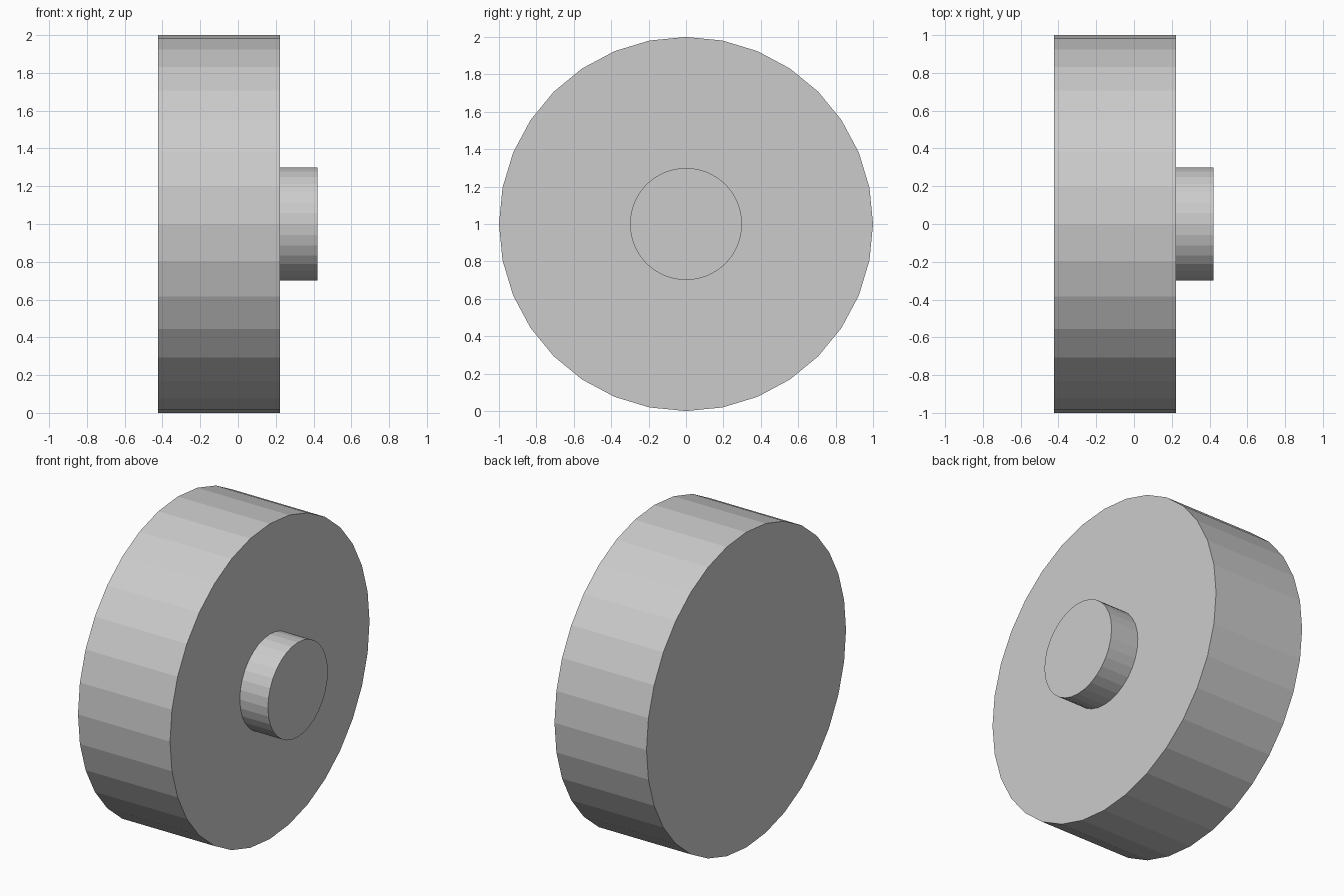
import bpy
from math import pi

if "Cube" in bpy.data.objects:
    bpy.data.objects.remove(bpy.data.objects["Cube"])


def disc(name, radius, x0, x1):
    """Flat-shaded 32-sided cylinder lying along x, centred on z = 1."""
    bpy.ops.mesh.primitive_cylinder_add(
        vertices=32, radius=radius, depth=x1 - x0,
        location=((x0 + x1) / 2, 0, 1), rotation=(0, pi / 2, 0))
    obj = bpy.context.object
    obj.name = name
    bpy.ops.object.transform_apply(location=False, rotation=True, scale=True)
    return obj


# Wide wheel
disc("wheel", 1.0, -0.423, 0.223)

# Small axle stub on the right face, slightly sunk into the wheel
disc("axle_stub", 0.3, 0.2, 0.42)
